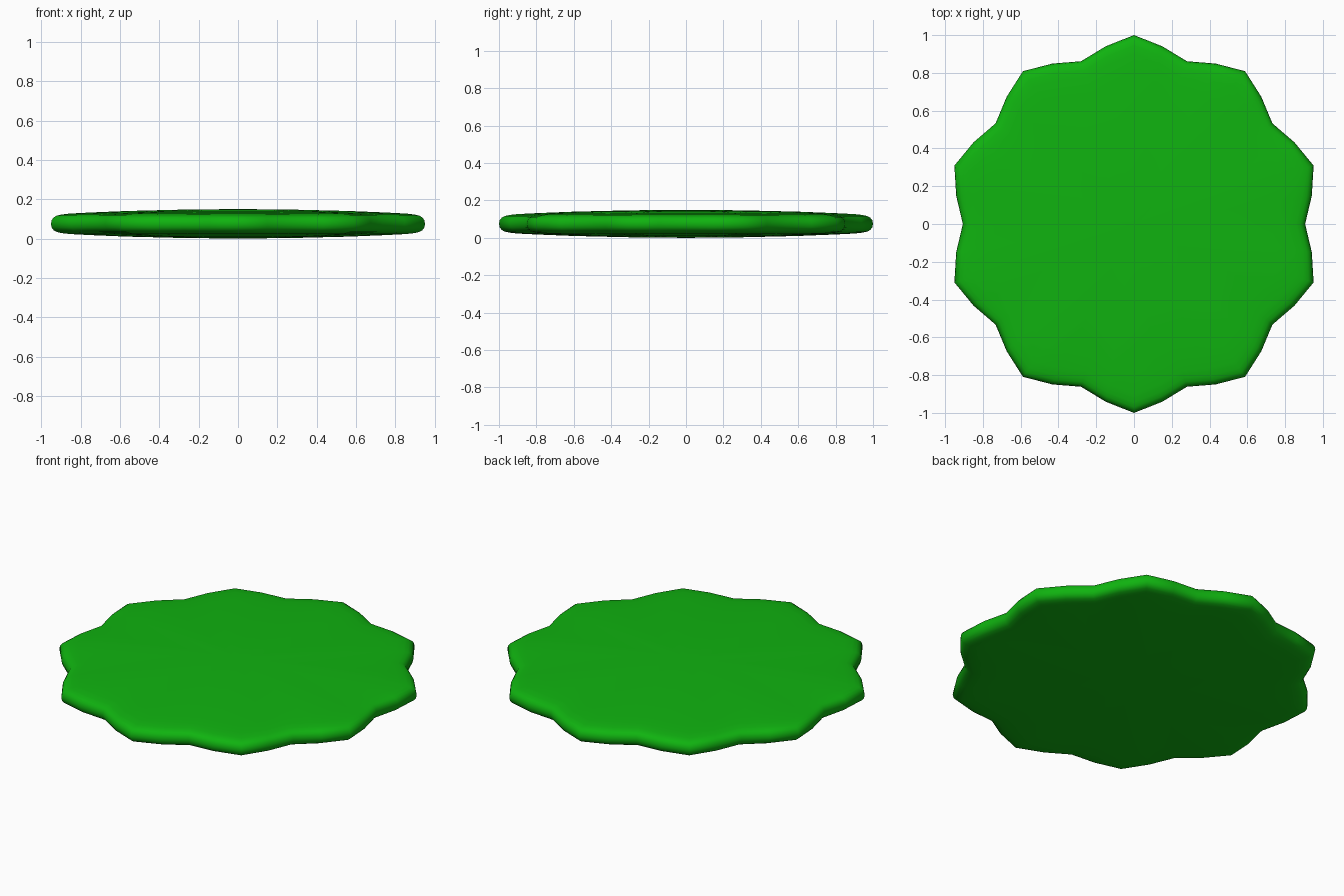
import bpy, bmesh
from math import sin, cos, pi

if "Cube" in bpy.data.objects:
    bpy.data.objects.remove(bpy.data.objects["Cube"])

# Half-thickness profile: (outline scale, height), mirrored about z = MID
MID = 0.075
TOP = [(0.3, 0.072), (0.6, 0.065), (0.8, 0.057), (0.9, 0.052), (0.945, 0.047),
       (0.97, 0.041), (0.985, 0.033), (0.996, 0.019)]
PROFILE = TOP + [(1.0, 0.0)] + [(s, -h) for s, h in reversed(TOP)]


# Ten-pointed leafy outline
def outline():
    pts = []
    for i in range(40):
        a = pi / 2 + i * pi / 20
        r = (1.0, 0.953, 0.906, 0.953)[i % 4]
        pts.append((r * cos(a), r * sin(a)))
    return pts


# Pad: stacked outline rings closed by top and bottom fans
bm = bmesh.new()
edge = outline()
n = len(edge)
rings = [[bm.verts.new((x * s, y * s, MID + h)) for x, y in edge] for s, h in PROFILE]
top = bm.verts.new((0, 0, MID * 2))
bottom = bm.verts.new((0, 0, 0))
for i in range(n):
    j = (i + 1) % n
    bm.faces.new((top, rings[0][i], rings[0][j]))
    bm.faces.new((bottom, rings[-1][j], rings[-1][i]))
    for a, b in zip(rings, rings[1:]):
        bm.faces.new((a[i], b[i], b[j], a[j]))
for f in bm.faces:
    f.smooth = True
bmesh.ops.recalc_face_normals(bm, faces=bm.faces)
mesh = bpy.data.meshes.new("leaf_pad")
bm.to_mesh(mesh)
bm.free()
pad = bpy.data.objects.new("leaf_pad", mesh)
bpy.context.collection.objects.link(pad)

# Green material
mat = bpy.data.materials.new("leaf_green")
mat.diffuse_color = (0.005, 0.45, 0.005, 1)
mat.use_nodes = True
mat.node_tree.nodes["Principled BSDF"].inputs["Base Color"].default_value = mat.diffuse_color
mesh.materials.append(mat)
